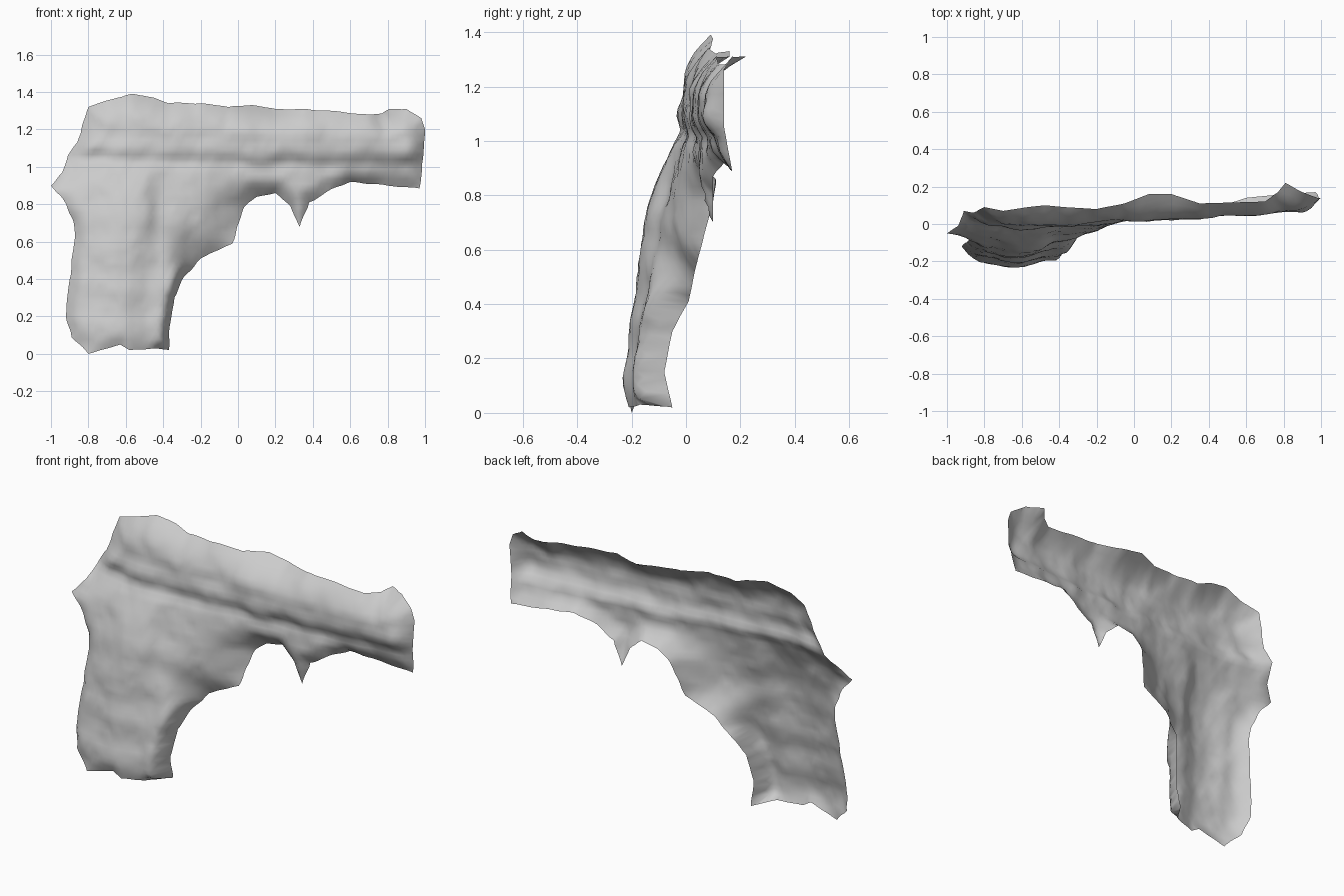
import bpy, math
from mathutils import Vector, noise, geometry

# Outline of the open shell: x, z and rim depth y
RIM = [
    (-.80, .00, -.20), (-.89, .09, -.16), (-.92, .20, -.12), (-.90, .40, -.10), (-.87, .63, -.08),
    (-.88, .71, -.07), (-.93, .82, -.06), (-1.0, .90, -.05), (-.94, .97, -.01), (-.91, 1.06, .07),
    (-.86, 1.13, .06), (-.80, 1.32, .09), (-.70, 1.355, .07), (-.57, 1.39, .09), (-.48, 1.375, .10),
    (-.37, 1.34, .09), (-.20, 1.34, .08), (-.05, 1.32, .11), (.08, 1.33, .16), (.20, 1.31, .16),
    (.35, 1.31, .11), (.70, 1.28, .12), (.77, 1.285, .17), (.81, 1.31, .22), (.90, 1.31, .17),
    (.98, 1.26, .14), (1.0, 1.20, .14), (.99, 1.05, .14), (.97, .885, .17), (.80, .90, .16),
    (.60, .92, .14), (.48, .87, .10), (.38, .81, .10), (.33, .68, .10), (.28, .79, .10),
    (.20, .86, .11), (.10, .84, .11), (.03, .78, .10), (-.03, .59, .05), (-.20, .51, .03),
    (-.29, .41, .01), (-.34, .30, -.05), (-.365, .15, -.08), (-.37, .02, -.05), (-.45, .03, -.17),
    (-.58, .02, -.21), (-.63, .05, -.21)]

# Front surface depth samples: x, z, y
FRONT = [
    (-.82, .1, -.205), (-.65, .1, -.24), (-.45, .1, -.195), (-.84, .3, -.17), (-.65, .3, -.21),
    (-.45, .3, -.17), (-.80, .5, -.15), (-.62, .5, -.185), (-.43, .5, -.135), (-.80, .7, -.125),
    (-.60, .7, -.155), (-.35, .67, -.09), (-.20, .72, -.045), (-.80, .88, -.08), (-.60, .88, -.11),
    (-.35, .88, -.05), (-.14, .88, -.015), (-.85, 1.04, .015), (-.60, 1.02, -.02), (-.30, 1.02, .0),
    (0, 1.0, .03), (.30, .97, .05), (.60, .98, .075), (.88, .95, .14), (.88, 1.08, .06),
    (-.75, 1.2, .0), (-.45, 1.2, -.005), (-.10, 1.2, .015), (.25, 1.2, .025), (.60, 1.2, .04),
    (.90, 1.2, .08),
    # recessed trigger web
    (-.04, .68, .04), (0, .78, .065), (-.20, .56, .0)]

STEP = .026

# Resample the outline with a slightly ragged edge
edge = []
pts = [Vector(p) for p in reversed(RIM)]
for a, b in zip(pts, pts[1:] + pts[:1]):
    n = max(1, round((b - a).length / STEP))
    for i in range(n):
        p = a.lerp(b, i / n)
        if i:
            p.x += .006 * noise.noise(p * 14)
            p.y += .006 * noise.noise(p * 14 + Vector((5, 0, 0)))
        edge.append(p)
pairs = list(zip(edge, edge[1:] + edge[:1]))


def nearest_rim(x, z):
    best = (9, 0)
    for a, b in pairs:
        dx, dz = b.x - a.x, b.y - a.y
        t = ((x - a.x) * dx + (z - a.y) * dz) / (dx * dx + dz * dz + 1e-9)
        t = min(1, max(0, t))
        d = math.hypot(x - a.x - t * dx, z - a.y - t * dz)
        if d < best[0]:
            best = (d, a.z + t * (b.z - a.z))
    return best


def ramp(v, lo, hi):
    t = min(1, max(0, (v - lo) / (hi - lo)))
    return t * t * (3 - 2 * t)


def front_depth(x, z):
    total = y = 0
    for px, pz, py in FRONT:
        w = math.exp(-((x - px) ** 2 + (z - pz) ** 2) / .012) + 1e-9
        total += w
        y += w * py
    y /= total
    # Soft slide ridge and groove, wandering slightly along the length
    mid = 1.035 - .035 * x + .035 * max(0, x) ** 2 + .012 * noise.noise(Vector((x * 5, 0, 9)))
    y -= .012 * math.exp(-((z - mid - .05) / .045) ** 2)
    y += .012 * math.exp(-((z - mid + .02) / .03) ** 2)
    # Lumpy surface
    return y + .008 * noise.noise(Vector((x * 8, z * 8, 1))) + .005 * noise.noise(Vector((x * 22, z * 22, 4)))


def depth(x, z):
    d, rim = nearest_rim(x, z)
    # Broad roll along the top, steep wall down the front of the grip
    width = .09 + .06 * ramp(z, 1.08, 1.22) - .04 * ramp(x, -.6, -.45) * ramp(-z, -.6, -.4)
    k = max(0, 1 - d / width) ** 1.8
    return front_depth(x, z) * (1 - k) + rim * k


# Fill the outline with triangles, staggered by row
flat = [Vector((p.x, p.y)) for p in edge]
count = len(flat)
for r in range(1, int(1.4 / STEP)):
    for c in range(int(2 / STEP)):
        x, z = -1 + (c + .5 * (r % 2)) * STEP, r * STEP
        inside = False
        for a, b in pairs:
            if (a.y > z) != (b.y > z) and x < a.x + (z - a.y) * (b.x - a.x) / (b.y - a.y):
                inside = not inside
        if inside and nearest_rim(x, z)[0] > STEP * .5:
            flat.append(Vector((x, z)))
out = geometry.delaunay_2d_cdt(flat, [], [list(range(count))], 1, 1e-5)

# Thin one-sided shell of the pistol-shaped prop
mesh = bpy.data.meshes.new("prop_shell")
mesh.from_pydata([(v.x, depth(v.x, v.y), v.y) for v in out[0]], [], [list(f) for f in out[2]])
mesh.validate()
mesh.shade_smooth()
shell = bpy.data.objects.new("prop_shell", mesh)
bpy.context.collection.objects.link(shell)
